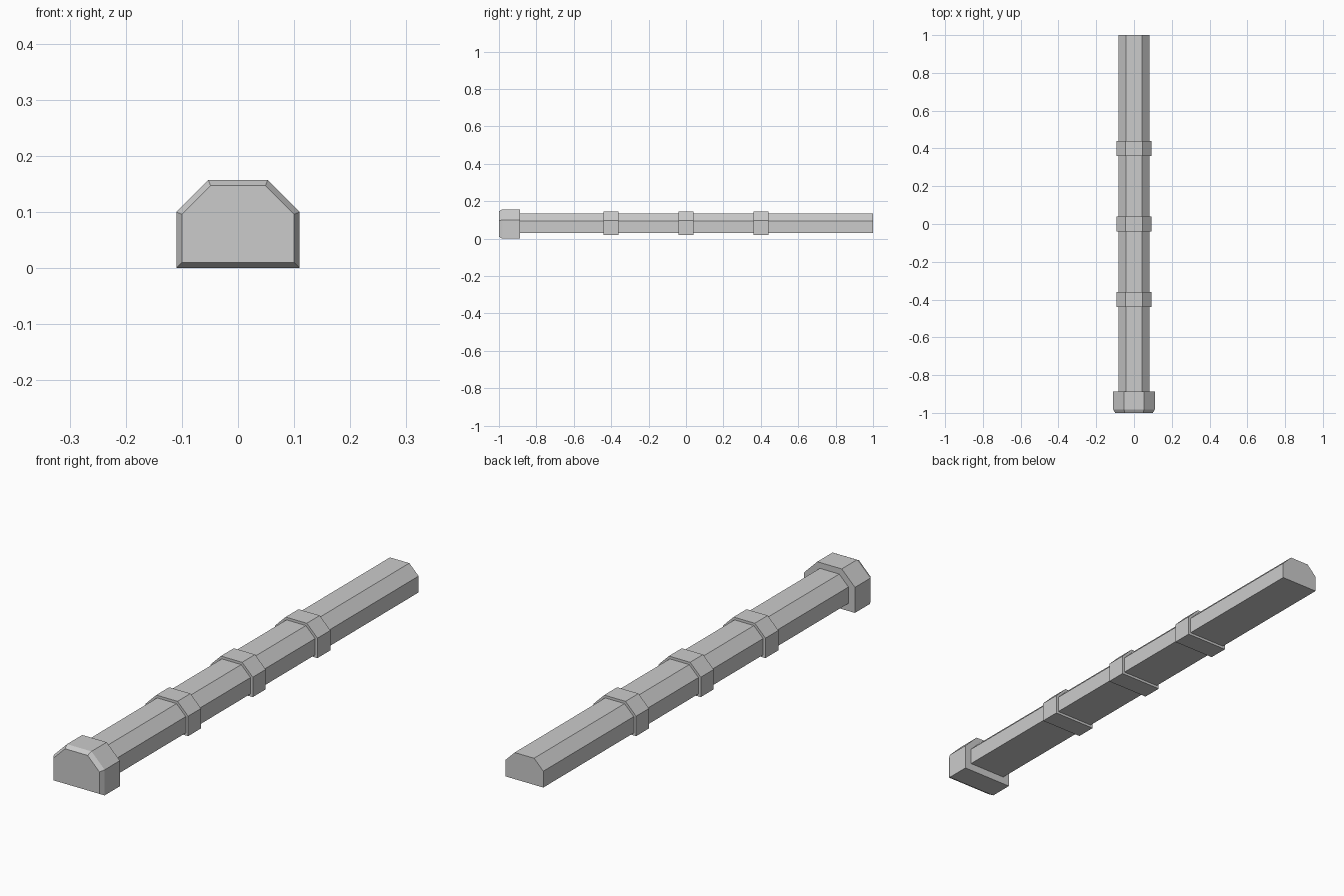
import bpy, bmesh

if "Cube" in bpy.data.objects:
    bpy.data.objects.remove(bpy.data.objects["Cube"])


def section(half, shoulder, top, bottom, inset=0.0):
    """Cross-section with a flat base and two 45-degree chamfered top corners."""
    h, b, t = half - inset, bottom + inset, top - inset
    flat = half - (top - shoulder) - inset * 0.414
    s = t - (h - flat)
    return [(-h, b), (h, b), (h, s), (flat, t), (-flat, t), (-h, s)]


def loft(name, rings):
    """Join cross-sections, given as (y, points), into a closed solid."""
    bm = bmesh.new()
    loops = [[bm.verts.new((x, y, z)) for x, z in pts] for y, pts in rings]
    for a, b in zip(loops, loops[1:]):
        for i in range(len(a)):
            j = (i + 1) % len(a)
            bm.faces.new((a[i], a[j], b[j], b[i]))
    bm.faces.new(loops[0])
    bm.faces.new(loops[-1])
    bmesh.ops.recalc_face_normals(bm, faces=bm.faces)
    mesh = bpy.data.meshes.new(name)
    bm.to_mesh(mesh)
    bm.free()
    obj = bpy.data.objects.new(name, mesh)
    bpy.context.collection.objects.link(obj)
    return obj


# Long bar
bar = section(0.082, 0.094, 0.134, 0.03)
loft("bar", [(-0.95, bar), (1.0, bar)])

# Three raised bands
band = section(0.092, 0.098, 0.144, 0.02)
for i, y in enumerate((-0.4, 0.0, 0.4)):
    loft(f"band_{i + 1}", [(y - 0.04, band), (y + 0.04, band)])

# End cap with chamfered front edge
cap = (0.11, 0.1, 0.157, 0.0)
loft("end_cap", [(-1.0, section(*cap, inset=0.01)),
                 (-0.982, section(*cap)),
                 (-0.888, section(*cap))])
